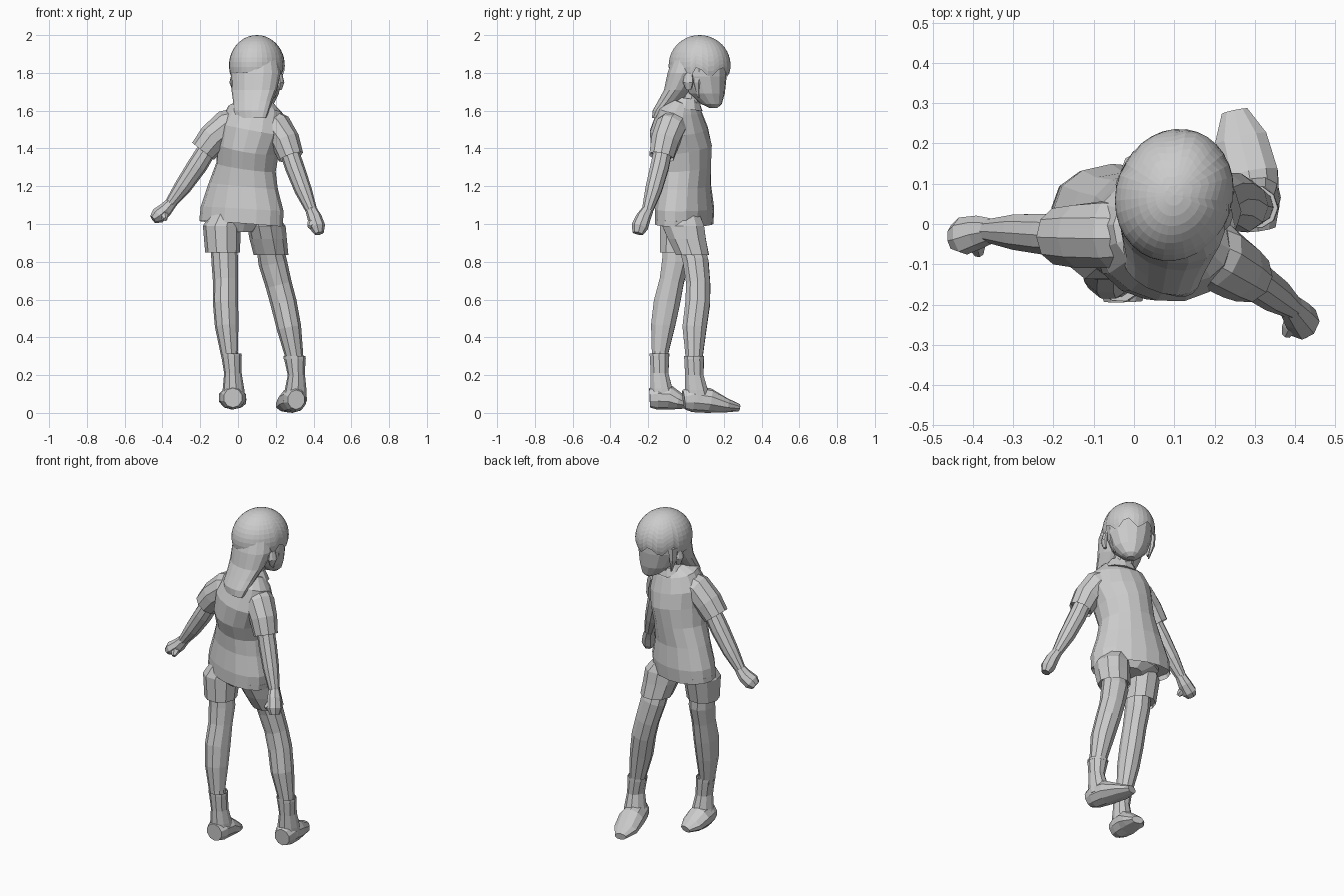
import bpy, bmesh, math
from mathutils import Vector

YAW = math.radians(20)                       # the body is turned a little to +x
FWD = Vector((math.sin(YAW), math.cos(YAW), 0))
SIDE = Vector((math.cos(YAW), -math.sin(YAW), 0))
UP = Vector((0, 0, 1))


def finish(name, bm):
    bmesh.ops.recalc_face_normals(bm, faces=bm.faces)
    me = bpy.data.meshes.new(name)
    bm.to_mesh(me)
    bm.free()
    ob = bpy.data.objects.new(name, me)
    bpy.context.collection.objects.link(ob)
    return ob


def loft(name, rings, n=10, ref=FWD, lip=0.0, flat=False):
    """Skin elliptical rings (x, y, z, half width, half depth), square to their path or level."""
    bm = bmesh.new()
    pts = [Vector(r[:3]) for r in rings]
    loops = []
    for i, r in enumerate(rings):
        t = (pts[min(i + 1, len(pts) - 1)] - pts[max(i - 1, 0)]).normalized()
        if flat:
            t = -UP
        right = t.cross(ref).normalized()
        f = right.cross(t)
        rx, ry = r[3], r[-1]
        loops.append([bm.verts.new(pts[i] + right * rx * math.cos(a) + f * ry * math.sin(a))
                      for a in (2 * math.pi * (k + .5) / n for k in range(n))])
    for a, b in zip(loops, loops[1:]):
        for k in range(n):
            bm.faces.new((a[k], a[(k + 1) % n], b[(k + 1) % n], b[k]))
    bm.faces.new(loops[0])
    end = bm.faces.new(loops[-1])
    if lip:                                  # recessed opening of a garment
        back = (pts[-2] - pts[-1]).normalized() * lip
        bmesh.ops.inset_region(bm, faces=[end], thickness=.01)
        bmesh.ops.translate(bm, vec=back, verts=list(end.verts))
    return finish(name, bm)


def hair_cap(center, rx, ry, rz, n=32, rows=12):
    """Dome with a jagged fringe at the front."""
    bm = bmesh.new()
    c = Vector(center)
    pole = bm.verts.new(c + UP * rz)
    loops = []
    for i in range(1, rows + 1):
        loop = []
        for k in range(n):
            az = 2 * math.pi * k / n         # 0 is the face direction
            front = math.cos(az)
            low = 103 + 9 * math.cos(az * 7) if front > .1 else 112
            th = math.radians(low) * i / rows
            loop.append(bm.verts.new(c + FWD * ry * math.sin(th) * front
                                     + SIDE * rx * math.sin(th) * math.sin(az)
                                     + UP * rz * math.cos(th)))
        loops.append(loop)
    for k in range(n):
        bm.faces.new((pole, loops[0][k], loops[0][(k + 1) % n]))
    for a, b in zip(loops, loops[1:]):
        for k in range(n):
            bm.faces.new((a[k], b[k], b[(k + 1) % n], a[(k + 1) % n]))
    return finish("hair_cap", bm)


# Head, hair and neck
hair_cap((.1, .072, 1.84), .145, .167, .16)
loft("face", [(.145, .145, 1.615, .02, .022), (.137, .135, 1.635, .052, .055), (.12, .108, 1.69, .097, .098),
              (.107, .083, 1.78, .126, .134), (.1, .075, 1.86, .13, .14)], 14, flat=True)
loft("back_hair", [(.1, .03, 1.9, .11, .09), (.095, .01, 1.8, .135, .105), (.085, -.03, 1.71, .124, .08),
                   (.078, -.075, 1.65, .108, .068), (.07, -.115, 1.6, .1, .055), (.068, -.14, 1.56, .085, .03)],
     16, flat=True)
loft("neck", [(.095, 0, 1.56, .058), (.105, .045, 1.72, .055)], 10)
for s in (-1, 1):
    p = Vector((.1, .058, 1.75)) + SIDE * .128 * s
    loft("ear", [(*(p - UP * .04), .01, .014), (*(p + SIDE * .008 * s), .016, .03),
                 (*(p + UP * .045), .012, .022)], 8)
    q = Vector((.1, .1, 1.75)) + SIDE * .12 * s
    loft("side_lock", [(*(q + UP * .07), .018, .035), (*q, .014, .026),
                       (*(q - UP * .08 - SIDE * .02 * s), .004, .006)], 6)

# Shirt and collar
loft("shirt_body", [(.1, -.015, 1.65, .085, .075), (.093, -.032, 1.605, .15, .112), (.075, -.038, 1.5, .183, .152),
                    (.055, -.025, 1.4, .165, .165), (.042, -.01, 1.3, .162, .143),
                    (.028, -.008, 1.2, .19, .134), (.022, -.008, 1.08, .228, .146),
                    (.016, -.01, 1.0, .23, .143)], 16, lip=.03)
loft("collar", [(.1, .0, 1.61, .1, .09), (.1, .008, 1.665, .066, .062)], 10, lip=.015)
loft("left_sleeve", [(.04, -.02, 1.55, .075), (-.06, -.025, 1.52, .086),
                     (-.13, -.03, 1.455, .082), (-.185, -.03, 1.385, .073)], 10, lip=.02)
loft("right_sleeve", [(.14, -.045, 1.55, .075), (.205, -.08, 1.51, .085),
                      (.25, -.11, 1.44, .078), (.28, -.13, 1.355, .068)], 10, lip=.02)

# Arms and fists
loft("left_arm", [(-.14, -.03, 1.43, .05), (-.215, -.025, 1.31, .053), (-.29, -.02, 1.2, .046),
                  (-.36, -.017, 1.105, .03)])
loft("right_arm", [(.26, -.115, 1.42, .05), (.3, -.14, 1.3, .051), (.345, -.172, 1.18, .046),
                   (.39, -.205, 1.07, .03)])
loft("left_fist", [(-.35, -.016, 1.115, .03), (-.385, -.02, 1.075, .038, .042), (-.425, -.03, 1.043, .042, .048),
                   (-.45, -.035, 1.025, .024, .032)], 8)
loft("right_fist", [(.385, -.2, 1.08, .03), (.405, -.225, 1.035, .038, .04), (.42, -.245, .985, .042, .045),
                    (.43, -.255, .95, .024, .03)], 8)
loft("left_thumb", [(-.395, -.03, 1.06, .026), (-.39, -.055, 1.04, .022), (-.385, -.075, 1.025, .012)], 6, UP)
loft("right_thumb", [(.4, -.23, 1.02, .026), (.388, -.255, 1.0, .022), (.378, -.275, .985, .012)], 6, UP)

# Shorts
loft("hips", [(.03, -.01, 1.1, .17, .11), (.035, -.015, 1.02, .18, .12), (.035, -.01, .965, .08, .09)], 12)
loft("left_shorts_leg", [(-.055, -.02, 1.07, .08, .09), (-.085, -.035, .99, .1, .108),
                         (-.082, -.05, .85, .092, .092)], 10, lip=.02, flat=True)
loft("right_shorts_leg", [(.11, -.02, 1.07, .075, .09), (.15, -.015, .99, .1, .118), (.16, .005, .92, .098, .106),
                          (.175, .035, .835, .092, .09)], 10, lip=.02, flat=True)

# Legs
loft("left_leg", [(-.075, -.05, .9, .07, .072), (-.07, -.055, .8, .07, .076), (-.067, -.075, .7, .066, .068),
                  (-.066, -.102, .58, .066, .074), (-.06, -.122, .46, .062, .067), (-.047, -.137, .32, .046),
                  (-.035, -.14, .25, .042)])
loft("right_leg", [(.168, .03, .88, .07, .07), (.183, .052, .8, .077, .07), (.215, .065, .68, .071, .066),
                   (.242, .062, .58, .07, .068), (.27, .045, .45, .065, .067), (.298, .043, .3, .048),
                   (.305, .043, .24, .044)])

# Boot shafts and feet: the instep slopes from the ankle down to the toe
loft("left_boot_shaft", [(-.028, -.12, .07, .066, .074), (-.024, -.131, .13, .056, .062),
                         (-.027, -.14, .21, .046, .05), (-.036, -.14, .315, .055, .054)], 10, lip=.015, flat=True)
loft("right_boot_shaft", [(.298, .066, .06, .066, .074), (.305, .056, .12, .057, .064),
                          (.309, .044, .2, .045, .052), (.299, .043, .3, .059, .054)], 10, lip=.015, flat=True)
loft("left_foot", [(-.027, -.192, .08, .05, .052), (-.028, -.15, .082, .066, .065), (-.03, -.085, .08, .075, .064),
                   (-.022, -.03, .06, .07, .042), (-.01, .02, .044, .036, .02)], 10, UP)
loft("right_foot", [(.308, -.012, .07, .046, .052), (.302, .035, .076, .063, .072), (.287, .12, .065, .075, .066),
                    (.265, .21, .04, .069, .039), (.25, .28, .028, .034, .02)], 10, UP)
